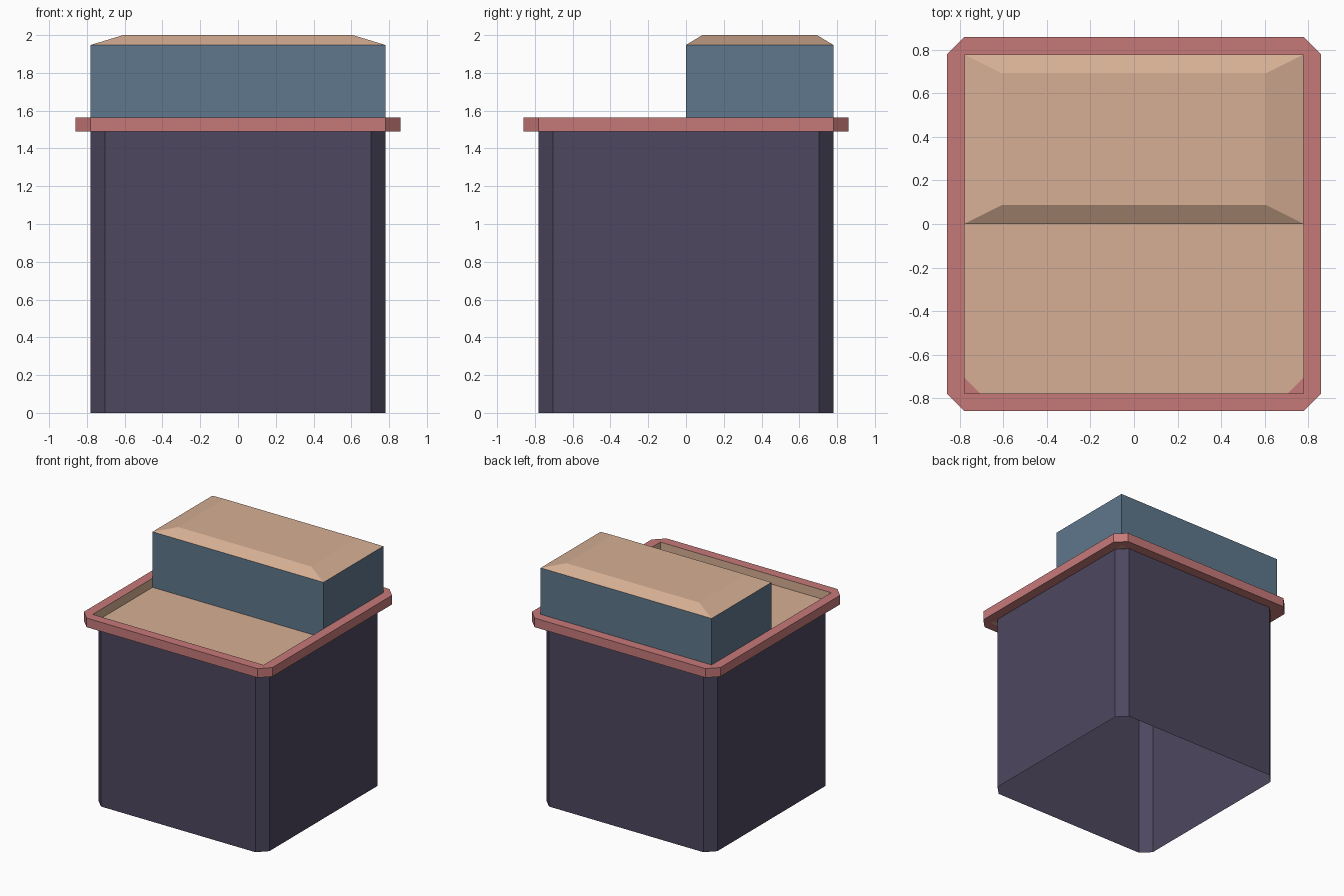
import bpy, bmesh

if "Cube" in bpy.data.objects:
    bpy.data.objects.remove(bpy.data.objects["Cube"])


def material(name, rgb):
    lin = [((c / 255 + 0.055) / 1.055) ** 2.4 for c in rgb]
    m = bpy.data.materials.new(name)
    m.diffuse_color = (*lin, 1)
    m.use_nodes = True
    m.node_tree.nodes["Principled BSDF"].inputs["Base Color"].default_value = m.diffuse_color
    return m


PURPLE = material("dark purple", (77, 71, 94))
RED = material("dusty red", (198, 121, 121))
BLUE = material("slate blue", (94, 119, 140))
BEIGE = material("beige", (214, 175, 148))


def ring(hx, hy, z, c=0.0, cy=0.0):
    """Rectangle with cut corners, anticlockwise seen from above."""
    pts = [(hx, -hy + c), (hx, hy - c), (hx - c, hy), (-hx + c, hy),
           (-hx, hy - c), (-hx, -hy + c), (-hx + c, -hy), (hx - c, -hy)]
    return [(x, y + cy, z) for x, y in pts]


def skin(name, rings, mats, cap=False):
    """Join successive rings with faces; mats holds one material per band."""
    bm = bmesh.new()
    slots = list(dict.fromkeys(mats))
    loops = [[bm.verts.new(p) for p in r] for r in rings]
    for a, b, m in zip(loops, loops[1:], mats):
        for i in range(8):
            j = (i + 1) % 8
            bm.faces.new((a[i], a[j], b[j], b[i])).material_index = slots.index(m)
    if cap:
        bm.faces.new(loops[-1]).material_index = slots.index(mats[-1])
    bmesh.ops.remove_doubles(bm, verts=bm.verts[:], dist=1e-4)
    me = bpy.data.meshes.new(name)
    bm.to_mesh(me)
    bm.free()
    for m in slots:
        me.materials.append(m)
    ob = bpy.data.objects.new(name, me)
    bpy.context.collection.objects.link(ob)
    return ob


H, R = 0.78, 0.86          # half widths of body and rim
Z0, Z1 = 1.49, 1.565       # rim underside and top

# Open-bottomed body shell with cut corners
skin("body", [ring(H, H, 0, 0.075), ring(H, H, Z0, 0.075)], [PURPLE])

# Overhanging rim, with the recessed beige tray inside it
skin("rim_and_tray",
     [ring(H, H, Z0, 0.075), ring(R, R, Z0, 0.08), ring(R, R, Z1, 0.08),
      ring(H, H, Z1), ring(H, H, Z0)],
     [RED, RED, RED, BEIGE], cap=True)

# Raised box on the back half with a sloped beige lid
skin("back_box",
     [ring(H, 0.39, Z0, cy=0.39), ring(H, 0.39, 1.948, cy=0.39),
      ring(0.607, 0.303, 2.0, cy=0.39)],
     [BLUE, BEIGE], cap=True)
